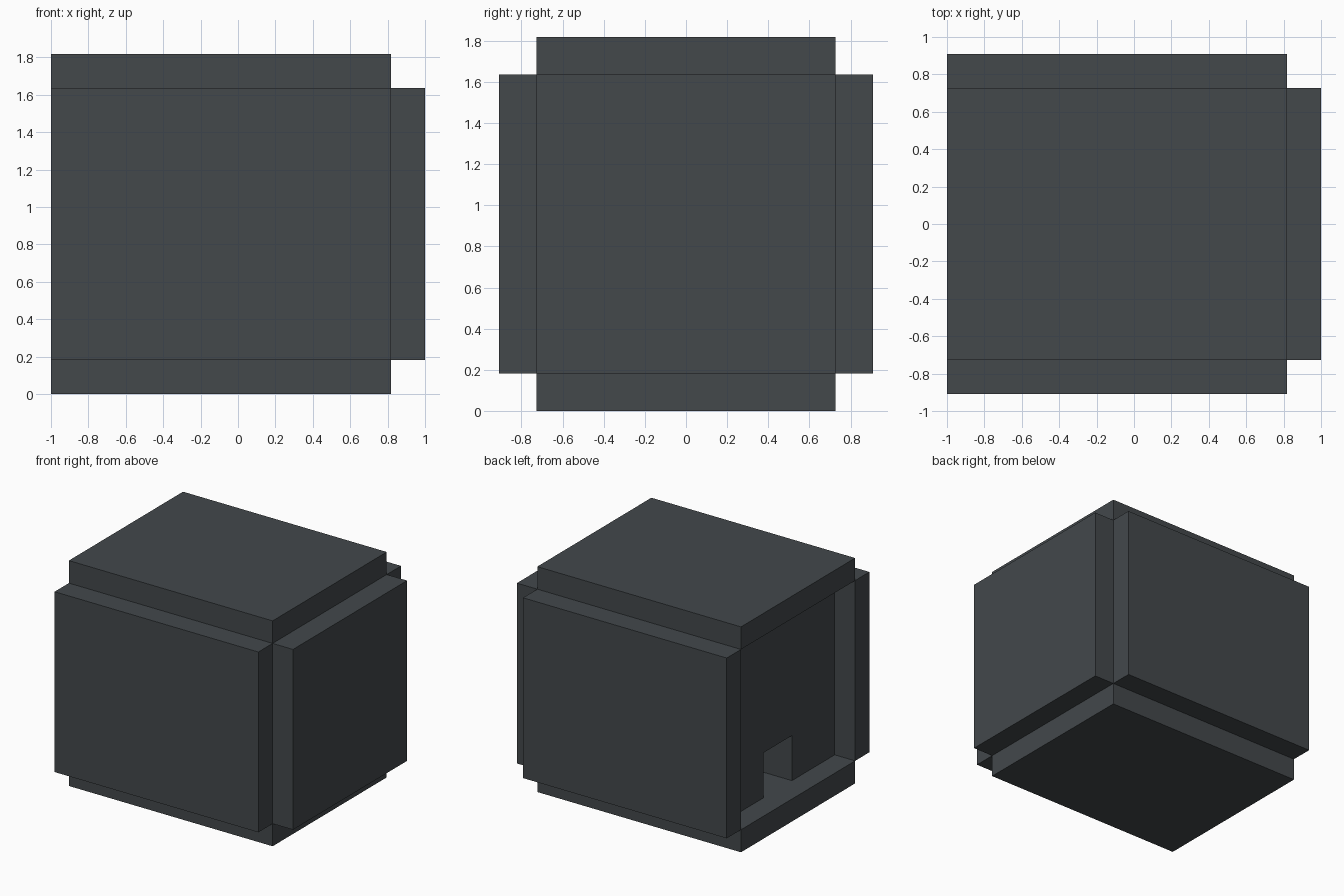
import bpy
import bmesh

default = bpy.data.objects.get("Cube")
if default:
    bpy.data.objects.remove(default, do_unlink=True)

U = 2 / 11          # one grid unit
HALF = 4 * U        # half width of the core
MID = 5 * U         # height of the centre
OUT = HALF + U      # outer reach of the side panels
OPEN, END = -1.0, 1.0 - U   # x range of the panels

grey = bpy.data.materials.new("charcoal_grey")
grey.use_nodes = True
colour = (0.056, 0.065, 0.071, 1)
grey.diffuse_color = colour
grey.node_tree.nodes["Principled BSDF"].inputs["Base Color"].default_value = colour


def prism(name, profile, x0, x1):
    """Extrude a y-z profile from x0 to x1."""
    bm = bmesh.new()
    face = bm.faces.new([bm.verts.new((x0, y, z)) for y, z in profile])
    moved = bmesh.ops.extrude_face_region(bm, geom=[face])["geom"]
    verts = [v for v in moved if isinstance(v, bmesh.types.BMVert)]
    bmesh.ops.translate(bm, verts=verts, vec=(x1 - x0, 0, 0))
    bmesh.ops.recalc_face_normals(bm, faces=bm.faces)
    mesh = bpy.data.meshes.new(name)
    bm.to_mesh(mesh)
    bm.free()
    mesh.materials.append(grey)
    obj = bpy.data.objects.new(name, mesh)
    bpy.context.collection.objects.link(obj)
    return obj


def box(name, x0, x1, y0, y1, z0, z1):
    return prism(name, [(y0, z0), (y1, z0), (y1, z1), (y0, z1)], x0, x1)


# Outer panels around the core
low, high = MID - HALF, MID + HALF
box("bottom_panel", OPEN, END, -HALF, HALF, 0, low)
box("top_panel", OPEN, END, -HALF, HALF, high, high + U)
box("front_panel", OPEN, END, -OUT, -HALF, low, high)
box("back_panel", OPEN, END, HALF, OUT, low, high)
box("end_panel", END, 1.0, -HALF, HALF, low, high)

# Recessed wall with a square doorway, and the solid core behind it
wall = OPEN + U
depth = wall + 2 * U
doorway = [(-HALF, low), (-U, low), (-U, low + 2 * U), (U, low + 2 * U),
           (U, low), (HALF, low), (HALF, high), (-HALF, high)]
prism("doorway_wall", doorway, wall, depth)
box("core", depth, END, -HALF, HALF, low, high)
